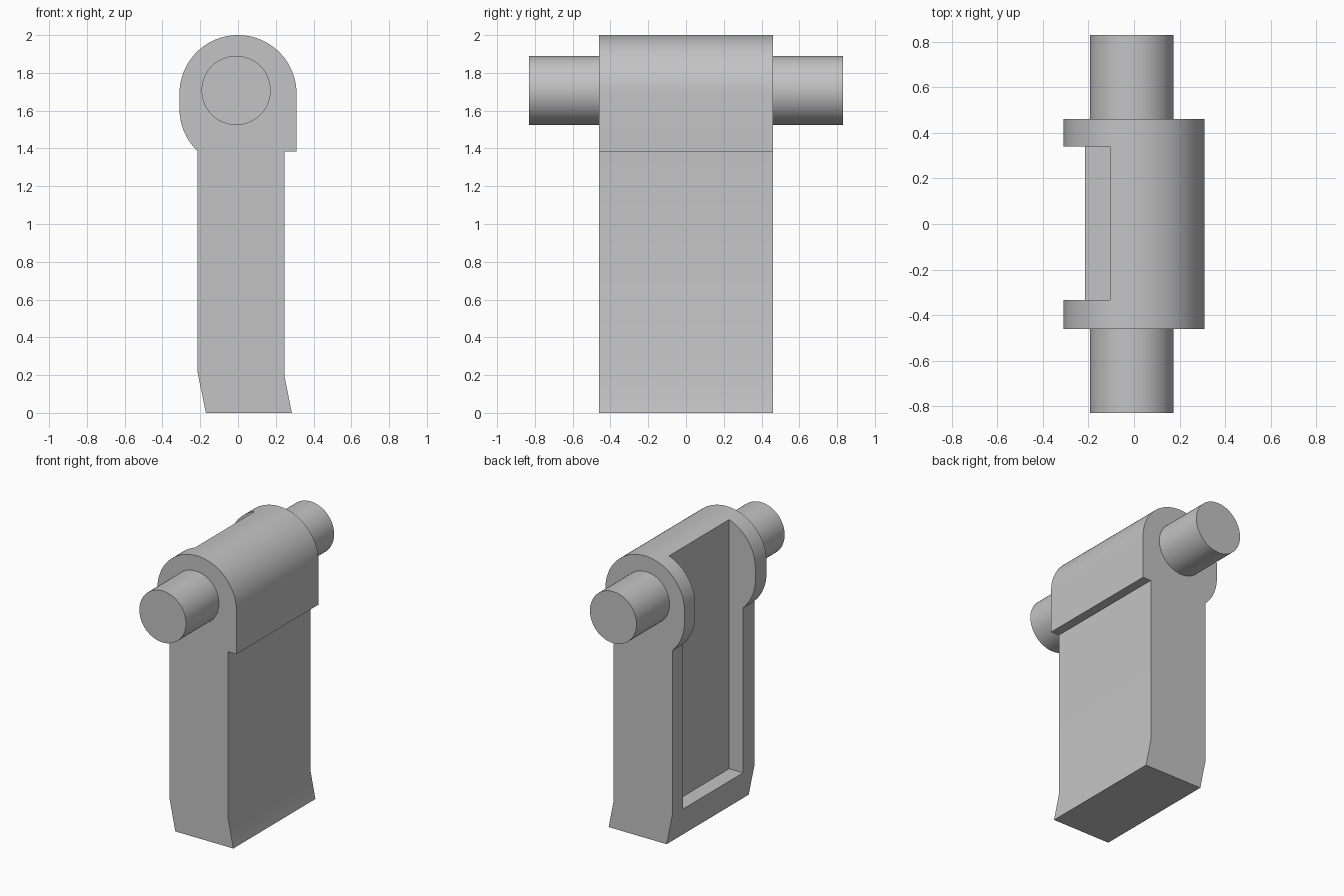
import bpy, bmesh, math
from mathutils import Matrix

cube = bpy.data.objects.get("Cube")
if cube:
    bpy.data.objects.remove(cube, do_unlink=True)

GREY = (0.55, 0.55, 0.55, 1)
grey = bpy.data.materials.new("plain_grey")
grey.use_nodes = True
grey.diffuse_color = GREY
grey.node_tree.nodes["Principled BSDF"].inputs["Base Color"].default_value = GREY


def finish(bm, name):
    bmesh.ops.recalc_face_normals(bm, faces=bm.faces)
    mesh = bpy.data.meshes.new(name)
    bm.to_mesh(mesh)
    bm.free()
    mesh.materials.append(grey)
    obj = bpy.data.objects.new(name, mesh)
    bpy.context.collection.objects.link(obj)
    return obj


def smooth(obj):
    bpy.ops.object.select_all(action="DESELECT")
    obj.select_set(True)
    bpy.context.view_layer.objects.active = obj
    bpy.ops.object.shade_smooth_by_angle(angle=math.radians(25))


def arc(cz, r, start, end, n):
    angles = [math.radians(start + (end - start) * i / n) for i in range(n + 1)]
    return [(r * math.cos(a), cz + r * math.sin(a)) for a in angles]


# Body: side profile with a rounded head, extruded along y
R, HALF = 0.31, 0.46
profile = [(-0.17, 0), (0.285, 0), (0.245, 0.2), (0.245, 1.385), (R, 1.385)]
profile += arc(1.69, R, 0, 180, 48)
profile += arc(1.61, R, 180, 226.5, 14)
profile += [(-0.215, 1.385), (-0.215, 0.22)]
bm = bmesh.new()
face = bm.faces.new([bm.verts.new((x, -HALF, z)) for x, z in profile])
ext = bmesh.ops.extrude_face_region(bm, geom=[face])
bmesh.ops.translate(bm, vec=(0, 2 * HALF, 0),
                    verts=[v for v in ext["geom"] if isinstance(v, bmesh.types.BMVert)])
body = finish(bm, "body")

# Recess in the -x side, open at the top between two ears
bm = bmesh.new()
bmesh.ops.create_cube(bm, size=1, matrix=Matrix.Translation((-0.355, 0.003, 1.215))
                      @ Matrix.Diagonal((0.5, 0.674, 2, 1)))
cutter = finish(bm, "recess_cutter")
cut = body.modifiers.new("recess", "BOOLEAN")
cut.operation, cut.solver, cut.object = "DIFFERENCE", "EXACT", cutter
bpy.context.view_layer.objects.active = body
body.select_set(True)
bpy.ops.object.modifier_apply(modifier=cut.name)
bpy.data.objects.remove(cutter, do_unlink=True)
smooth(body)

# Pivot pins on both ends
for name, side in (("front_pin", -1), ("back_pin", 1)):
    bm = bmesh.new()
    bmesh.ops.create_cone(bm, cap_ends=True, segments=64, radius1=0.183, radius2=0.183,
                          depth=0.43, matrix=Matrix.Translation((-0.01, side * 0.615, 1.707))
                          @ Matrix.Rotation(math.pi / 2, 4, "X"))
    smooth(finish(bm, name))
